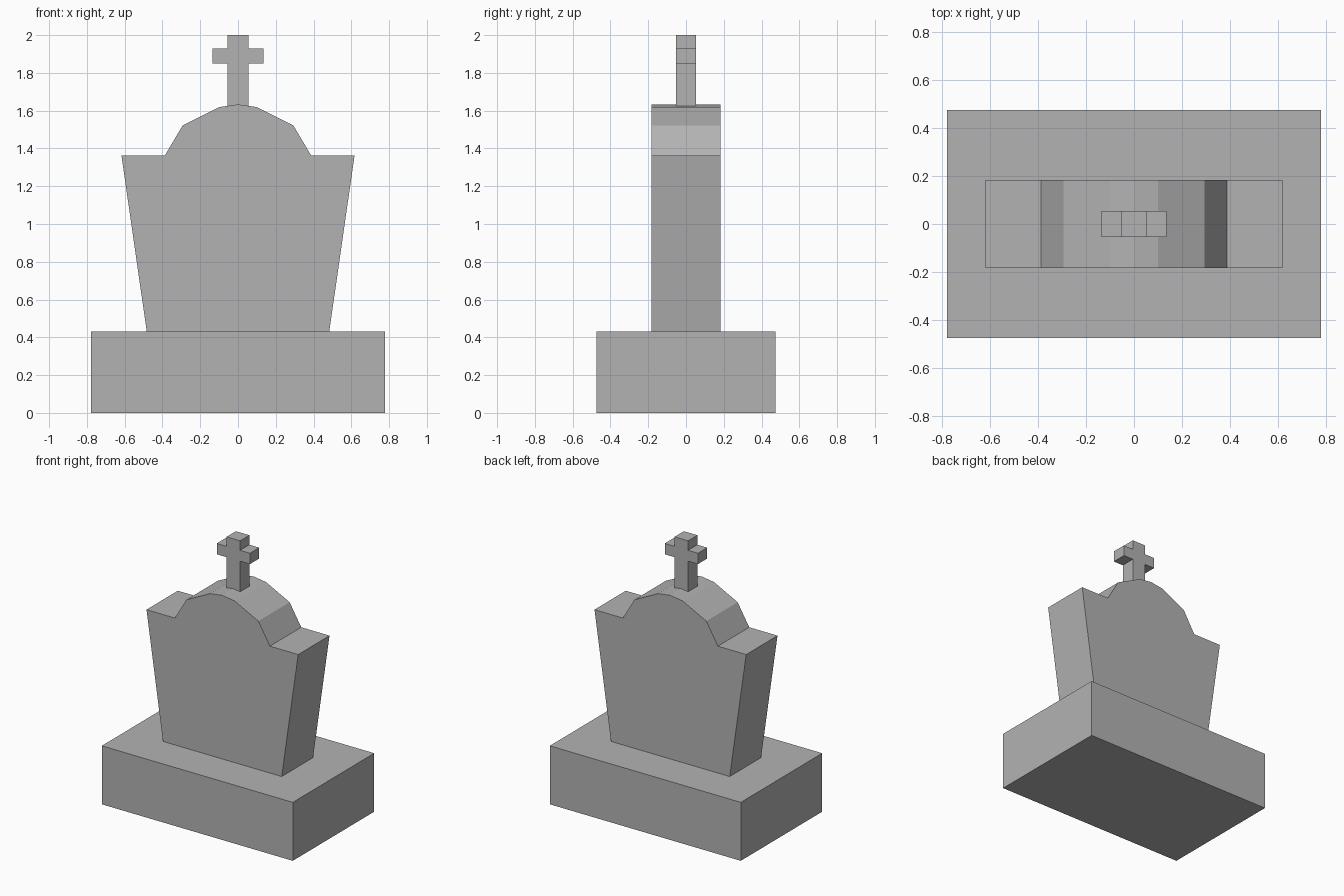
import bpy
import bmesh

# Remove the default cube
cube = bpy.data.objects.get("Cube")
if cube:
    bpy.data.objects.remove(cube, do_unlink=True)

# Single stone colour
stone = bpy.data.materials.new("grey_stone")
stone.use_nodes = True
GREY = (0.45, 0.45, 0.45, 1)
stone.diffuse_color = GREY
stone.node_tree.nodes["Principled BSDF"].inputs["Base Color"].default_value = GREY


def slab(name, half_profile, depth):
    """Mirror a right-hand (x, z) profile, bottom to top, and extrude it along y."""
    left = [(-x, z) for x, z in reversed(half_profile) if x > 0]
    bm = bmesh.new()
    verts = [bm.verts.new((x, -depth / 2, z)) for x, z in half_profile + left]
    front = bm.faces.new(verts)
    extruded = bmesh.ops.extrude_face_region(bm, geom=[front], use_keep_orig=True)
    moved = [g for g in extruded["geom"] if isinstance(g, bmesh.types.BMVert)]
    bmesh.ops.translate(bm, verts=moved, vec=(0, depth, 0))
    bmesh.ops.recalc_face_normals(bm, faces=bm.faces)
    mesh = bpy.data.meshes.new(name)
    bm.to_mesh(mesh)
    bm.free()
    mesh.materials.append(stone)
    obj = bpy.data.objects.new(name, mesh)
    bpy.context.collection.objects.link(obj)
    return obj


# Plinth block
slab("plinth", [(0.777, 0), (0.777, 0.43)], 0.946)

# Tapered headstone with shoulders and a faceted arch
slab("headstone", [(0.483, 0.43), (0.617, 1.363), (0.387, 1.363),
                   (0.293, 1.522), (0.1, 1.619), (0, 1.633)], 0.364)

# Cross standing on the arch
slab("cross", [(0.055, 1.625), (0.055, 1.85), (0.135, 1.85),
               (0.135, 1.93), (0.055, 1.93), (0.055, 2.0)], 0.108)
